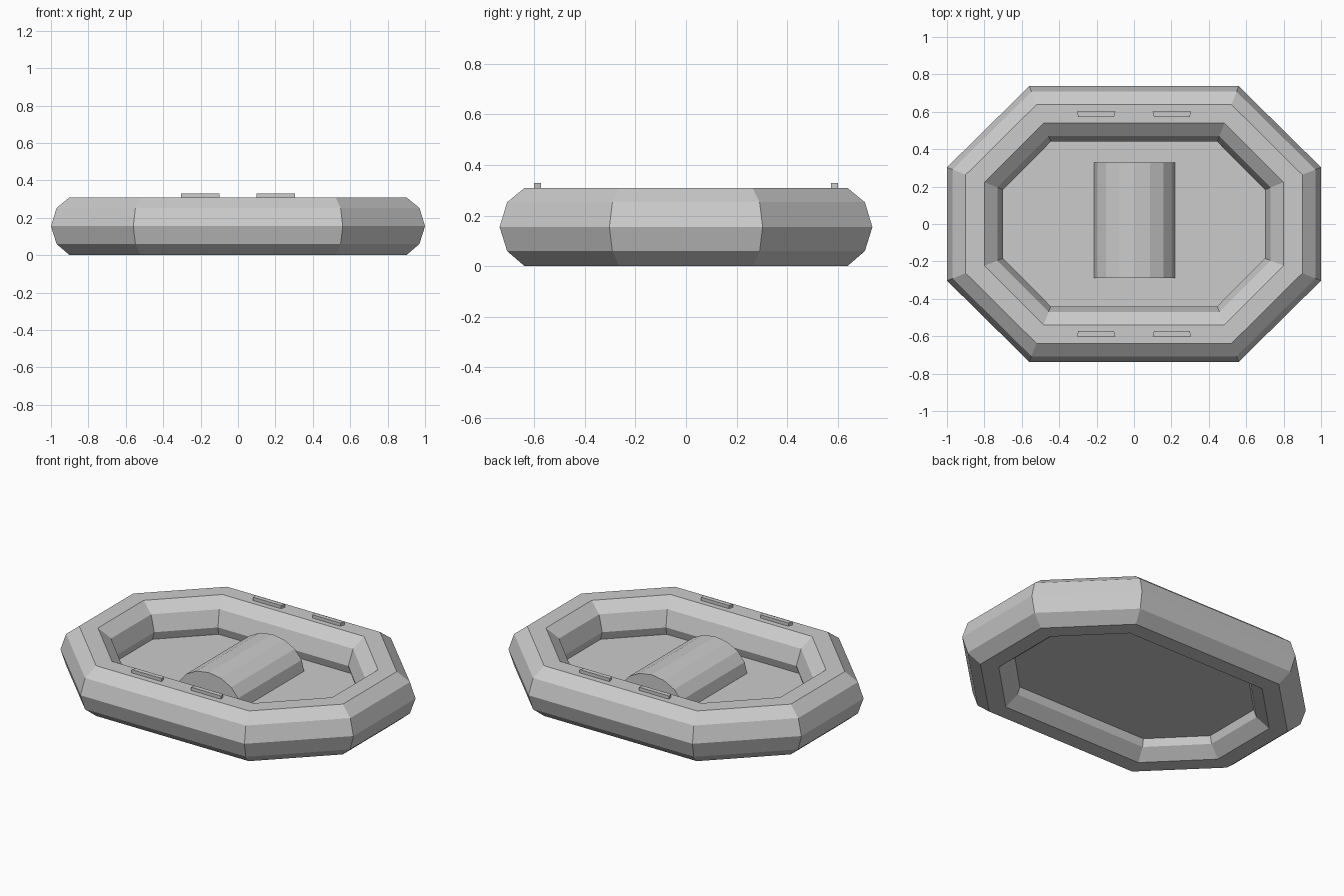
import bpy
import math

if "Cube" in bpy.data.objects:
    bpy.data.objects.remove(bpy.data.objects["Cube"])


def make_object(name, verts, faces):
    mesh = bpy.data.meshes.new(name)
    mesh.from_pydata(verts, [], faces)
    mesh.update()
    obj = bpy.data.objects.new(name, mesh)
    bpy.context.collection.objects.link(obj)
    return obj


def octagon(inset, z):
    """Elongated octagon; inset runs from 0 (hull outside) to 0.3 (inside)."""
    f = inset / 0.3
    ax, ay = 0.56 - 0.115 * f, 0.737 - 0.297 * f
    bx, by = 1.0 - 0.3 * f, 0.303 - 0.12 * f
    return [(bx, -by, z), (bx, by, z), (ax, ay, z), (-ax, ay, z),
            (-bx, by, z), (-bx, -by, z), (-ax, -ay, z), (ax, -ay, z)]


def prism(name, outline, direction):
    """Extrude a closed outline along a vector, capped at both ends."""
    n = len(outline)
    far = [tuple(p + d for p, d in zip(v, direction)) for v in outline]
    faces = [(i, (i + 1) % n, n + (i + 1) % n, n + i) for i in range(n)]
    faces += [tuple(reversed(range(n))), tuple(range(n, 2 * n))]
    return make_object(name, outline + far, faces)


# Inflated tube: ten-sided section (inset, height) swept round the octagon
section = [(0.10, 0.0), (0.03, 0.06), (0.0, 0.155), (0.03, 0.253), (0.10, 0.31),
           (0.20, 0.31), (0.27, 0.253), (0.30, 0.155), (0.27, 0.06), (0.20, 0.0)]
verts = [v for inset, z in section for v in octagon(inset, z)]
m = len(section)
faces = [(8 * i + j, 8 * i + (j + 1) % 8,
          8 * ((i + 1) % m) + (j + 1) % 8, 8 * ((i + 1) % m) + j)
         for i in range(m) for j in range(8)]
make_object("inflated_tube", verts, faces)

# Floor sheet, tucked into the tube wall
FLOOR_Z = 0.105
make_object("floor", octagon(0.28, FLOOR_Z), [tuple(range(8))])

# Rounded seat lying across the floor
arch = [(0.003 + 0.217 * math.cos(math.pi * i / 8), -0.29,
         FLOOR_Z + 0.17 * math.sin(math.pi * i / 8)) for i in range(9)]
prism("seat", arch, (0, 0.62, 0))

# Four small grips on top of the tube sides
for side, sy in (("front", -1), ("back", 1)):
    for end, sx in (("left", -1), ("right", 1)):
        outline = [(sx * 0.107, sy * 0.573, 0.305), (sx * 0.298, sy * 0.573, 0.305),
                   (sx * 0.306, sy * 0.601, 0.305), (sx * 0.100, sy * 0.601, 0.305)]
        if sx * sy > 0:
            outline.reverse()
        outline.reverse()
        prism(f"grip_{side}_{end}", outline, (0, 0, 0.025))

# Consistent outward normals
import bmesh
for obj in bpy.context.collection.objects:
    bm = bmesh.new()
    bm.from_mesh(obj.data)
    if obj.name != "floor":
        bmesh.ops.recalc_face_normals(bm, faces=bm.faces)
    bm.to_mesh(obj.data)
    bm.free()
